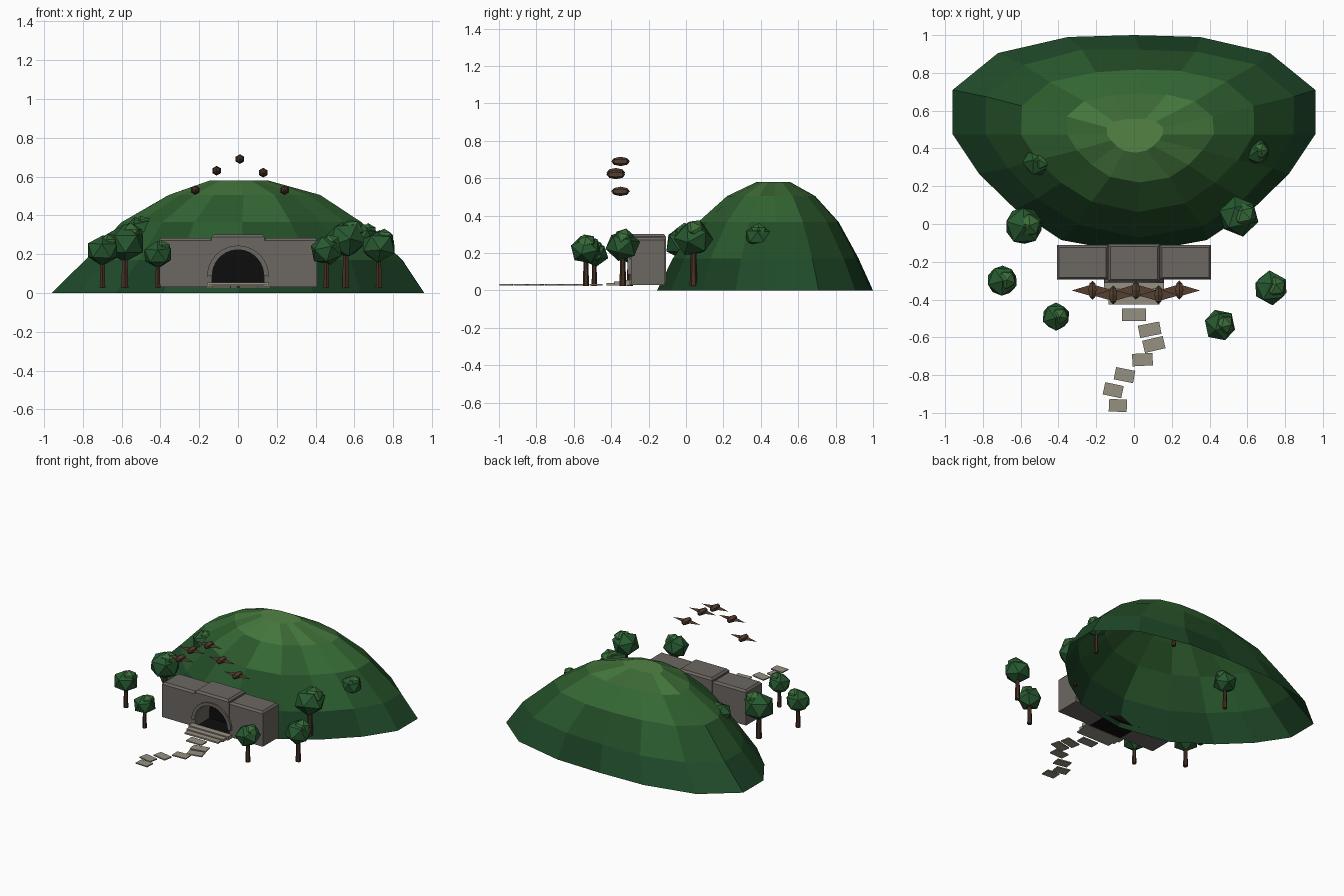
import bpy, bmesh, math, random
from mathutils import Matrix, Vector

if "Cube" in bpy.data.objects:
    bpy.data.objects.remove(bpy.data.objects["Cube"])

random.seed(4)


def mat(name, r, g, b):
    m = bpy.data.materials.new(name)
    m.diffuse_color = (r, g, b, 1)
    m.use_nodes = True
    m.node_tree.nodes["Principled BSDF"].inputs["Base Color"].default_value = m.diffuse_color
    return m


# Five grass bands from foot to top, each in a darker and a lighter shade
BANDS = [(.012, .06, .02), (.02, .09, .024), (.03, .12, .03), (.05, .16, .04), (.075, .20, .05)]
GRASS = [mat("grass_%d_%d" % (i, j), *(v * k for v in c))
         for i, c in enumerate(BANDS) for j, k in enumerate((.85, 1.15))]
LEAF = mat("leaf", .02, .10, .03)
LEAF_LIGHT = mat("leaf_light", .04, .15, .04)
BARK = mat("bark", .06, .03, .018)
STONE = mat("stone", .15, .135, .12)
PAVING = mat("paving", .30, .28, .22)
DARK = mat("dark", .004, .004, .004)
FEATHER = mat("feather", .09, .05, .03)


def finish(name, bm, *mats):
    bmesh.ops.recalc_face_normals(bm, faces=bm.faces)
    me = bpy.data.meshes.new(name)
    bm.to_mesh(me)
    bm.free()
    for m in mats:
        me.materials.append(m)
    ob = bpy.data.objects.new(name, me)
    bpy.context.collection.objects.link(ob)
    return ob


def block(name, x, y, z, m, inset=0.0, cap=0.0, rot=0.0):
    """Box over three ranges, with an optional sloped cap on top."""
    bm = bmesh.new()
    c = Vector((sum(x) / 2, sum(y) / 2, 0))
    hx, hy = (x[1] - x[0]) / 2, (y[1] - y[0]) / 2
    levels = [(z[0], 0), (z[1], 0)] + ([(z[1] + cap, inset)] if cap else [])
    R = Matrix.Rotation(rot, 3, 'Z')
    rings = [[bm.verts.new(c + R @ Vector((sx * (hx - d), sy * (hy - d), h)))
              for sx, sy in ((-1, -1), (1, -1), (1, 1), (-1, 1))] for h, d in levels]
    for a, b in zip(rings, rings[1:]):
        for i in range(4):
            j = (i + 1) % 4
            bm.faces.new((a[i], a[j], b[j], b[i]))
    bm.faces.new(rings[0])
    bm.faces.new(rings[-1])
    return finish(name, bm, m)


def extrude_y(name, pts, y0, y1, m):
    """Front profile of (x, z) points pushed from y0 to y1."""
    bm = bmesh.new()
    f = bm.faces.new([bm.verts.new((x, y0, z)) for x, z in pts])
    ext = bmesh.ops.extrude_face_region(bm, geom=[f])
    for v in ext["geom"]:
        if isinstance(v, bmesh.types.BMVert):
            v.co.y = y1
    bmesh.ops.triangulate(bm, faces=[f for f in bm.faces if len(f.verts) > 4])
    return finish(name, bm, m)


# Hill: 16-sided open mound, outline shrunk ring by ring
half = [(0, 1.0), (.35, .99), (.72, .905), (.96, .71), (.96, .475),
        (.82, .265), (.63, .08), (.385, -.085), (0, -.155)]
outline = half + [(-x, y) for x, y in half[-2:0:-1]]
bm = bmesh.new()
rings = []
for k, (s, z, dx) in enumerate([(1, 0, 0), (.86, .17, .03), (.645, .365, .02), (.405, .505, .03), (.155, .58, .005)]):
    ring = []
    for x, y in outline:
        j = s * (1 + (random.uniform(-.015, .015) if 0 < k < 4 else 0))
        ring.append(bm.verts.new((x * j + dx, .475 + (y - .475) * j, z)))
    rings.append(ring)
for k, (a, b) in enumerate(zip(rings, rings[1:])):
    for i in range(16):
        j = (i + 1) % 16
        bm.faces.new((a[i], a[j], b[j], b[i])).material_index = 2 * k + random.randint(0, 1)
bm.faces.new(rings[-1]).material_index = 9
finish("hill", bm, *GRASS)

# Stone gate: two wings and a taller arched centre
for side, s in (("left", -1), ("right", 1)):
    x = sorted((s * .135, s * .408))
    block("gate_wing_" + side, x, (-.295, -.112), (.03, .27), STONE, .012, .014)
arc = [(math.pi * i / 12) for i in range(13)]
notch = [(-.133 * math.cos(a), .09 + .133 * math.sin(a)) for a in arc]
extrude_y("gate_centre", [(-.137, .03), (-.137, .285), (.137, .285), (.137, .03), (.133, .03)]
          + notch[::-1] + [(-.133, .03)], -.30, -.107, STONE)
block("gate_cap", (-.137, .137), (-.305, -.107), (.28, .288), STONE, .012, .014)
extrude_y("arch_trim", [(-.16 * math.cos(a), .085 + .16 * math.sin(a)) for a in arc]
          + notch[::-1], -.312, -.295, STONE)
extrude_y("tunnel_back", [(-.134, .03)] + notch + [(.134, .03)], -.14, -.12, DARK)
block("tunnel_floor", (-.133, .133), (-.30, -.12), (.03, .036), DARK)

# Entrance steps and winding stepping stones
for i in range(3):
    w = .16 - .012 * i
    block("step_%d" % (i + 1), (-w, w), (-.345 - .04 * i, -.30 - .04 * i), (.028, .055 - .008 * i), PAVING)
for i, (x, y, w, deg) in enumerate([(0, -.48, .125, 0), (.083, -.56, .115, 11), (.105, -.638, .112, 13),
                                    (.045, -.718, .108, 3), (-.05, -.80, .104, -11),
                                    (-.11, -.88, .10, -12), (-.085, -.961, .095, -3)]):
    block("path_stone_%d" % (i + 1), (x - w / 2, x + w / 2), (y - .033, y + .033),
          (.027, .035), PAVING, rot=math.radians(deg))


# Trees: tapered trunk, faceted crown and a smaller crown clump
def tree(n, x, y, z, h, r):
    bm = bmesh.new()
    trunk = h - 1.35 * r
    bmesh.ops.create_cone(bm, cap_ends=True, segments=6, radius1=.2 * r, radius2=.14 * r,
                          depth=trunk, matrix=Matrix.Translation((x, y, z + trunk / 2)))
    spin = Matrix.Rotation(random.uniform(0, 6), 4, 'Z') @ Matrix.Rotation(random.uniform(0, 1), 4, 'X')
    for idx, (dx, dy, dz, k) in enumerate([(0, 0, 0, 1.06), (.28, .05, .45, .64)], 1):
        old = set(bm.faces)
        top = z + h - 1.1 * r
        bmesh.ops.create_icosphere(bm, subdivisions=1, radius=r * k, matrix=Matrix.Translation(
            (x + dx * r, y + dy * r, top + dz * r)) @ Matrix.Diagonal((1, 1, .9, 1)) @ spin)
        for f in set(bm.faces) - old:
            f.material_index = idx
    finish("tree_%d" % n, bm, BARK, LEAF, LEAF_LIGHT)


# Six trees by the gate, then three sunk into the hillside
for n, t in enumerate([(-.583, -.01, .025, .345, .103), (.555, .04, .025, .365, .103),
                       (-.698, -.30, .025, .285, .083), (.725, -.338, .025, .315, .09),
                       (-.413, -.49, .025, .255, .075), (.455, -.535, .025, .285, .083),
                       (-.51, .33, .12, .285, .078), (.26, .72, .14, .295, .07),
                       (.65, .385, .09, .275, .07)], 1):
    tree(n, *t)

# Birds: faceted body along y with flat pointed wings
for n, (x, y, z) in enumerate([(-.22, -.35, .53), (-.11, -.375, .63), (.01, -.35, .69),
                               (.13, -.375, .62), (.24, -.35, .53)], 1):
    bm = bmesh.new()
    bmesh.ops.create_uvsphere(bm, u_segments=6, v_segments=4, radius=1,
                              matrix=Matrix.Translation((x, y, z)) @ Matrix.Diagonal((.025, .05, .025, 1))
                              @ Matrix.Rotation(math.pi / 2, 4, 'X'))
    for s in (-1, 1):
        bm.faces.new([bm.verts.new((x + s * u, y + v, z)) for u, v in ((.012, .027), (.11, -.002), (.012, -.03))])
    finish("bird_%d" % n, bm, FEATHER)
